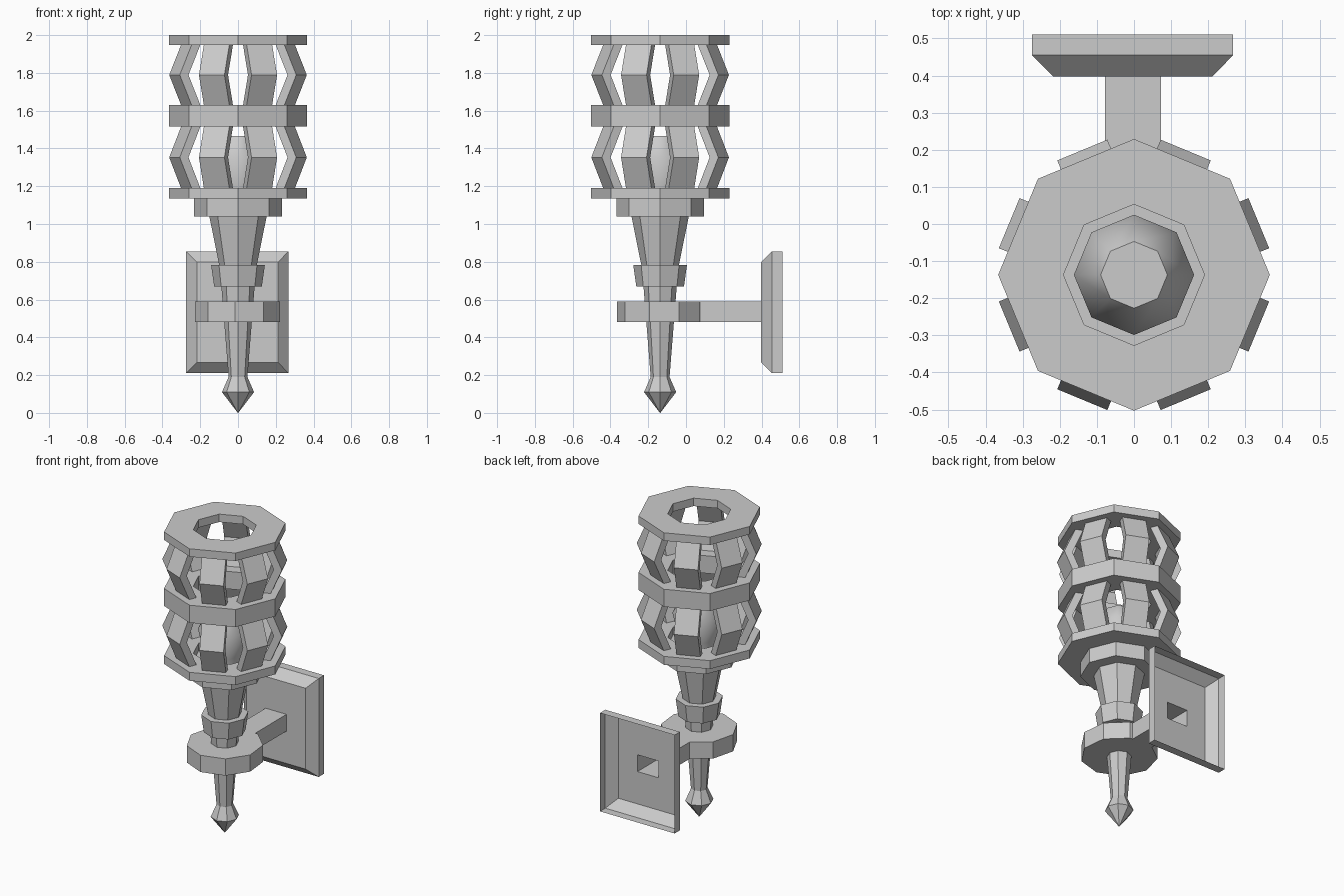
import bpy, math
from mathutils import Matrix

if "Cube" in bpy.data.objects:
    bpy.data.objects.remove(bpy.data.objects["Cube"])

AXIS_Y = -0.137


def make_object(name, verts, faces):
    mesh = bpy.data.meshes.new(name)
    mesh.from_pydata(verts, [], faces)
    mesh.update()
    obj = bpy.data.objects.new(name, mesh)
    bpy.context.collection.objects.link(obj)
    return obj


def lathe(name, profile, sides=8, start=0.0, closed=False):
    """Revolve (radius, z) points, listed bottom to top; open profiles get caps."""
    verts = []
    for r, z in profile:
        for i in range(sides):
            a = math.radians(start) + math.tau * i / sides
            verts.append((r * math.cos(a), AXIS_Y + r * math.sin(a), z))
    n = len(profile)
    faces = []
    for j in range(n if closed else n - 1):
        b, t = j * sides, (j + 1) % n * sides
        for i in range(sides):
            k = (i + 1) % sides
            faces.append((b + i, b + k, t + k, t + i))
    if not closed:
        faces.append(tuple(reversed(range(sides))))
        faces.append(tuple(range((n - 1) * sides, n * sides)))
    return make_object(name, verts, faces)


def ring(name, z0, z1, outer=0.366, inner=0.19):
    lathe(name, [(outer, z0), (outer, z1), (inner, z1), (inner, z0)], closed=True)


def strut(name, z0, z1, angle):
    """Chevron bar bowed outward between two rings."""
    zm, half = (z0 + z1) / 2, 0.073
    outline = [(0.294, z0), (0.364, zm), (0.294, z1),
               (0.244, z1), (0.314, zm), (0.244, z0)]
    verts = [(r, s * half, z) for s in (-1, 1) for r, z in outline]
    faces = [(1, 0, 5, 4), (2, 1, 4, 3), (6, 7, 10, 11), (7, 8, 9, 10)]
    faces += [(i, (i + 1) % 6, (i + 1) % 6 + 6, i + 6) for i in range(6)]
    obj = make_object(name, verts, faces)
    obj.data.transform(Matrix.Translation((0, AXIS_Y, 0)) @ Matrix.Rotation(angle, 4, 'Z'))


# Cage rings
ring("cage_ring_lower", 1.135, 1.19)
ring("cage_ring_middle", 1.515, 1.63)
ring("cage_ring_upper", 1.948, 2.0)

# Cage struts in two tiers
for tier, (z0, z1) in {"lower": (1.185, 1.52), "upper": (1.625, 1.953)}.items():
    for i in range(8):
        strut(f"cage_strut_{tier}_{i + 1}", z0, z1, math.radians(22.5 + 45 * i))

# Torch head
bulb = lathe("torch_bulb", [(0.12, 1.14), (0.125, 1.19), (0.162, 1.35), (0.09, 1.467)])
bpy.context.view_layer.objects.active = bulb
bulb.select_set(True)
bpy.ops.object.shade_smooth_by_angle(angle=math.radians(50))

# Handle: cup, tapered stem, collar and pointed grip
lathe("cup", [(0.232, 1.04), (0.232, 1.14)])
lathe("stem", [(0.098, 0.775), (0.152, 1.042)])
lathe("collar", [(0.126, 0.668), (0.142, 0.782)])
lathe("grip", [(0.001, 0.0), (0.085, 0.11), (0.05, 0.19), (0.088, 0.67)])

# Nine-sided holder around the grip
lathe("holder_ring", [(0.23, 0.48), (0.23, 0.59)], sides=9, start=-14)

# Hollow arm flaring into the open-backed wall plate: x0, x1, z0, z1, y
sections = [(-0.078, 0.073, 0.48, 0.59, 0.05), (-0.078, 0.073, 0.48, 0.59, 0.398),
            (-0.218, 0.212, 0.268, 0.798, 0.398), (-0.275, 0.267, 0.21, 0.855, 0.455),
            (-0.275, 0.267, 0.21, 0.855, 0.51)]
verts = []
for x0, x1, z0, z1, y in sections:
    verts += [(x0, y, z0), (x1, y, z0), (x1, y, z1), (x0, y, z1)]
faces = [(4 * j + i, 4 * j + (i + 1) % 4, 4 * j + 4 + (i + 1) % 4, 4 * j + 4 + i)
         for j in range(len(sections) - 1) for i in range(4)]
make_object("arm_and_wall_plate", verts, faces)
